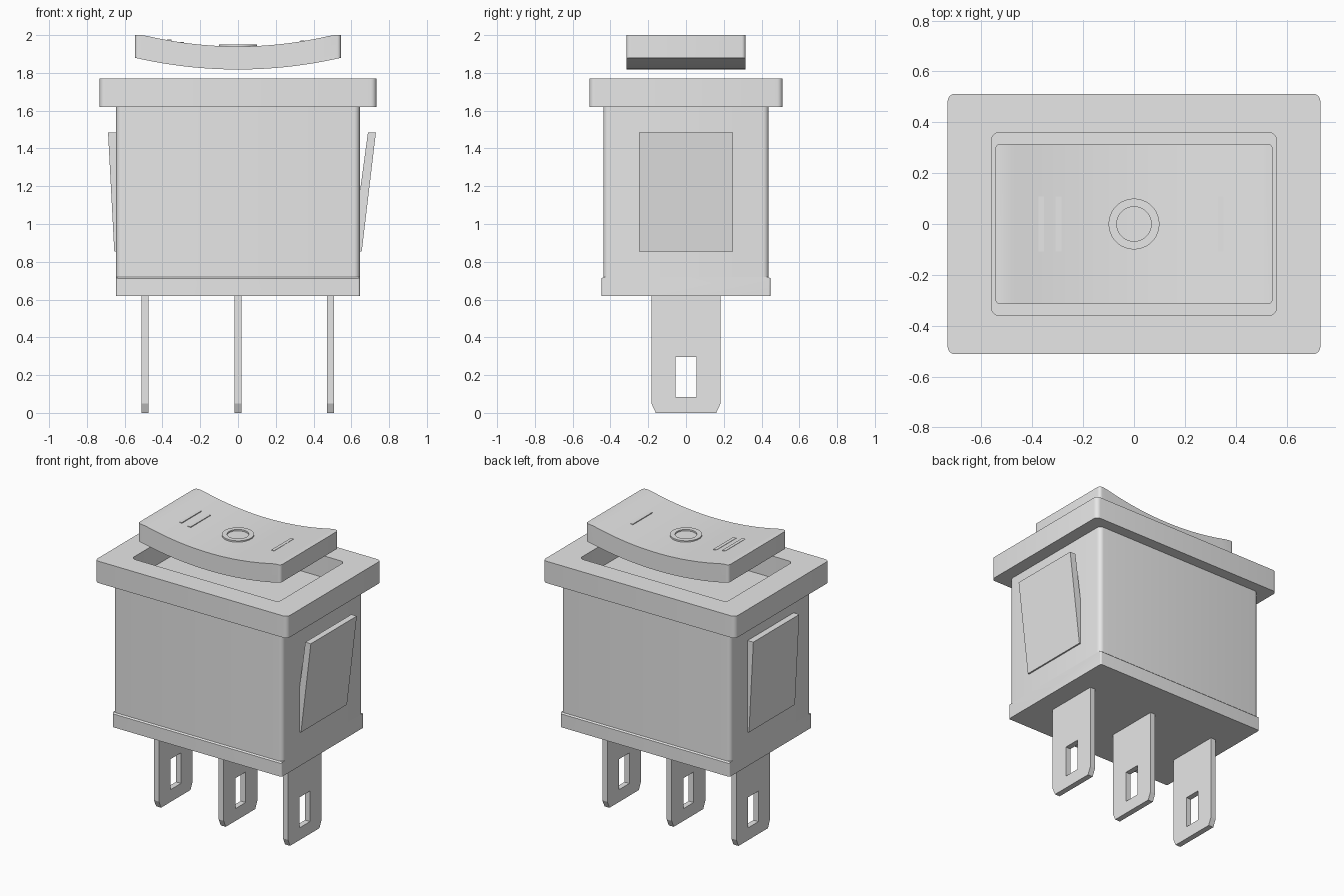
import bpy
import bmesh
import math

if "Cube" in bpy.data.objects:
    bpy.data.objects.remove(bpy.data.objects["Cube"], do_unlink=True)

grey = bpy.data.materials.new("plain_grey")
grey.use_nodes = True
grey.diffuse_color = (0.8, 0.8, 0.8, 1)
grey.node_tree.nodes["Principled BSDF"].inputs["Base Color"].default_value = (0.8, 0.8, 0.8, 1)


def prism(name, profile, axis, low, high, radius=0):
    """Extrude a closed profile along an axis; radius rounds the upright edges."""
    place = {"X": lambda u, v, w: (w, u, v),
             "Y": lambda u, v, w: (u, w, v),
             "Z": lambda u, v, w: (u, v, w)}[axis]
    bm = bmesh.new()
    ends = [[bm.verts.new(place(u, v, w)) for u, v in profile] for w in (low, high)]
    for ring in ends:
        bm.faces.new(ring)
    n = len(profile)
    for i in range(n):
        j = (i + 1) % n
        bm.faces.new((ends[0][i], ends[0][j], ends[1][j], ends[1][i]))
    bmesh.ops.recalc_face_normals(bm, faces=bm.faces)
    if radius:
        upright = [e for e in bm.edges
                   if abs((e.verts[0].co - e.verts[1].co).normalized().z) > 0.99]
        bmesh.ops.bevel(bm, geom=upright, offset=radius, segments=5,
                        profile=0.5, affect="EDGES")
    mesh = bpy.data.meshes.new(name)
    bm.to_mesh(mesh)
    bm.free()
    mesh.materials.append(grey)
    obj = bpy.data.objects.new(name, mesh)
    bpy.context.collection.objects.link(obj)
    return obj


def rect(u, v):
    return [(-u, -v), (u, -v), (u, v), (-u, v)]


def circle(r, n=48):
    return [(r * math.cos(math.tau * i / n), r * math.sin(math.tau * i / n)) for i in range(n)]


def activate(obj):
    bpy.ops.object.select_all(action="DESELECT")
    obj.select_set(True)
    bpy.context.view_layer.objects.active = obj


def cut(obj, cutter):
    mod = obj.modifiers.new("cut", "BOOLEAN")
    mod.object = cutter
    mod.solver = "EXACT"
    activate(obj)
    bpy.ops.object.modifier_apply(modifier=mod.name)
    bpy.data.objects.remove(cutter, do_unlink=True)


def smooth(obj):
    activate(obj)
    bpy.ops.object.shade_smooth_by_angle(angle=math.radians(30))


# Housing with a slightly wider foot
smooth(prism("housing", rect(0.645, 0.438), "Z", 0.72, 1.62, 0.03))
foot = [(-0.447, 0.62), (0.447, 0.62), (0.447, 0.712), (0.438, 0.72),
        (-0.438, 0.72), (-0.447, 0.712)]
smooth(prism("housing_foot", foot, "X", -0.645, 0.645, 0.01))

# Bezel frame with the rocker opening
bezel = prism("bezel", rect(0.733, 0.512), "Z", 1.62, 1.77, 0.03)
cut(bezel, prism("opening_cutter", rect(0.56, 0.36), "Z", 1.5, 1.9, 0.03))
smooth(bezel)

# Curved rocker
TOP_R, BOTTOM_R, HALF = 2.11, 2.43, 0.545


def arc(x, base, r):
    return base + r - math.sqrt(r * r - x * x)


steps = 32
xs = [HALF * (2 * i / steps - 1) for i in range(steps + 1)]
profile = [(x, arc(x, 1.818, BOTTOM_R)) for x in xs]
profile += [(x, min(2.0, arc(x, 1.94, TOP_R))) for x in reversed(xs)]
smooth(prism("rocker", profile, "Y", -0.315, 0.315, 0.02))

# Raised position marks on the rocker
for name, inner, outer in (("double_mark_outer", -0.353, -0.375),
                           ("double_mark_inner", -0.285, -0.308),
                           ("single_mark", 0.33, 0.352)):
    top = arc(outer, 1.94, TOP_R) + 0.002
    bar = [(inner, top - 0.03), (outer, top - 0.03), (outer, top), (inner, top)]
    prism(name, bar, "Y", -0.108, 0.108)
ring = prism("ring_mark", circle(0.1), "Z", 1.93, 1.95)
cut(ring, prism("ring_cutter", circle(0.068), "Z", 1.9, 2.0))
smooth(ring)

# Snap-in latches on both ends
right_latch = [(0.64, 0.855), (0.655, 0.855), (0.73, 1.485), (0.688, 1.485), (0.64, 1.13)]
left_latch = [(-0.64, 0.855), (-0.655, 0.855), (-0.688, 1.485), (-0.64, 1.485)]
prism("latch_positive_x", right_latch, "Y", -0.25, 0.25)
prism("latch_negative_x", left_latch, "Y", -0.25, 0.25)

# Three blade terminals with solder slots
blade = [(-0.16, 0), (0.16, 0), (0.183, 0.05), (0.183, 0.63), (-0.183, 0.63), (-0.183, 0.05)]
slot = [(-0.056, 0.085), (0.056, 0.085), (0.056, 0.295), (-0.056, 0.295)]
for name, x in (("terminal_left", 0.49), ("terminal_middle", 0), ("terminal_right", -0.493)):
    terminal = prism(name, blade, "X", x - 0.019, x + 0.019)
    cut(terminal, prism("slot_cutter", slot, "X", x - 0.1, x + 0.1))
